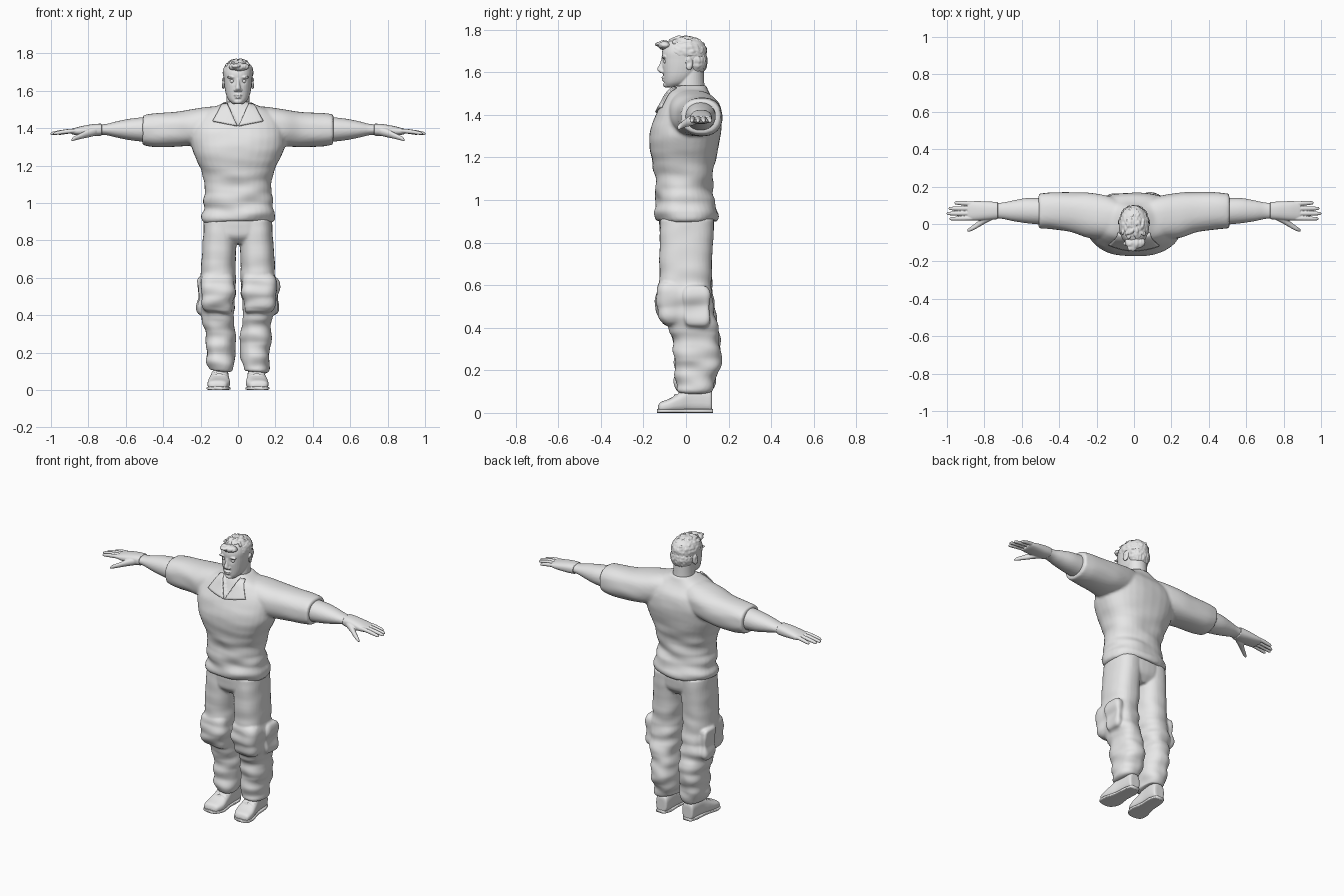
import bpy
import bmesh
import math
import random
from mathutils import Matrix, Vector, noise
from mathutils.bvhtree import BVHTree

random.seed(4)
CM = 0.01

start_cube = bpy.data.objects.get("Cube")
if start_cube:
    bpy.data.objects.remove(start_cube)

clay = bpy.data.materials.new("plain grey")
clay.use_nodes = True
GREY = (0.8, 0.8, 0.8, 1)
clay.diffuse_color = GREY
clay.node_tree.nodes["Principled BSDF"].inputs["Base Color"].default_value = GREY


def spline(rings, steps=5):
    """Smoothly fill in rings between the given ones."""
    out = []
    for i in range(len(rings) - 1):
        p = [rings[max(i - 1, 0)], rings[i], rings[i + 1], rings[min(i + 2, len(rings) - 1)]]
        for k in range(steps):
            t = k / steps
            out.append([b + 0.5 * t * (c - a + t * (2 * a - 5 * b + 4 * c - d + t * (3 * (b - c) + d - a)))
                        for a, b, c, d in zip(*p)])
    return out + [list(rings[-1])]


def loft(bm, axis, rings, side=1, power=2.4, sides=32):
    """Rings are (position, low, high, low, high), or (position, half width, low, high), in cm."""
    rings = [(r[0], -r[1], *r[1:]) if len(r) == 4 else r for r in rings]
    loops = []
    for t, a0, a1, b0, b1 in spline(rings):
        loop = []
        for k in range(sides):
            ang = math.tau * k / sides
            c, s = math.cos(ang), math.sin(ang)
            a = (a0 + a1) / 2 + (a1 - a0) / 2 * math.copysign(abs(c) ** (2 / power), c)
            b = (b0 + b1) / 2 + (b1 - b0) / 2 * math.copysign(abs(s) ** (2 / power), s)
            co = [a, b]
            co.insert(axis, t)
            co[0] *= side
            loop.append(bm.verts.new(Vector(co) * CM))
        loops.append(loop)
    for low, high in zip(loops, loops[1:]):
        for k in range(sides):
            j = (k + 1) % sides
            bm.faces.new((low[k], low[j], high[j], high[k]))
    bm.faces.new(loops[0])
    bm.faces.new(loops[-1])


def ball(bm, center, radii, turn=0):
    m = (Matrix.Translation(Vector(center) * CM) @ Matrix.Rotation(turn, 4, "Z")
         @ Matrix.Diagonal((*[r * CM for r in radii], 1)))
    bmesh.ops.create_uvsphere(bm, u_segments=20, v_segments=12, radius=1, matrix=m)


def finish(name, bm, voxel=0, relax=4, deform=None):
    """Fuse the shells into one skin, relax it, then shape its points."""
    bmesh.ops.recalc_face_normals(bm, faces=bm.faces)
    mesh = bpy.data.meshes.new(name)
    bm.to_mesh(mesh)
    bm.free()
    obj = bpy.data.objects.new(name, mesh)
    bpy.context.collection.objects.link(obj)
    if voxel:
        fuse = obj.modifiers.new("fuse", "REMESH")
        fuse.mode = "VOXEL"
        fuse.voxel_size = voxel
        soften = obj.modifiers.new("soften", "SMOOTH")
        soften.iterations = relax
        graph = bpy.context.evaluated_depsgraph_get()
        mesh = bpy.data.meshes.new_from_object(obj.evaluated_get(graph))
        obj.modifiers.clear()
        obj.data = mesh
    if deform:
        moved = [deform(v.co.copy(), v.normal.copy()) for v in mesh.vertices]
        for v, co in zip(mesh.vertices, moved):
            v.co = co
    mesh.materials.clear()
    mesh.materials.append(clay)
    mesh.polygons.foreach_set("use_smooth", [True] * len(mesh.polygons))
    mesh.update()
    return obj


def folds(co, n, amount, across, along):
    return n * amount * noise.noise(Vector((co.x * across, co.y * across, co.z * along)))


# Shirt: torso and both short sleeves, with an open neck
def shape_shirt(co, n):
    crease = 0.012 * max(0, min(1, (1.25 - co.z) * 5)) + 0.004
    new = co + folds(co, n, crease, 6, 17)
    v_width = (co.z - 1.41) * 0.5
    if co.y < 0.02 and abs(co.x) < v_width:
        new.y += 0.014
    return new


bm = bmesh.new()
loft(bm, 2, [(90, 18.8, -14, 14.6), (93, 19.6, -14.8, 15), (100, 18.6, -14.2, 13),
             (108, 17.7, -14.2, 12.5), (115, 18.8, -15.2, 13), (122, 21.8, -16.8, 14.6),
             (130, 25, -17.2, 16.2), (138, 25.5, -15.2, 16.8), (144, 24, -12.2, 15.2),
             (149, 18, -9.5, 12), (152, 11, -7.5, 10.3), (154, 7.4, -5.8, 9.6)])
for side in (1, -1):
    loft(bm, 0, [(5, -6, 12, 134, 152), (14, -8, 15, 132, 151.5), (24, -7.5, 16.8, 130.5, 150),
                 (33, -4.5, 17, 130, 148.7), (43, -3, 17, 130, 148.2), (48, -2.5, 16.6, 130.6, 147.7),
                 (51, -2.3, 16.2, 131.3, 147)], side)
shirt = finish("shirt", bm, 0.009, 4, shape_shirt)

# Collar flaps laid over the shirt front
tree = BVHTree.FromPolygons([v.co for v in shirt.data.vertices], [p.vertices for p in shirt.data.polygons])
for side, name in ((1, "left_collar"), (-1, "right_collar")):
    bm = bmesh.new()
    corners = [Vector(c) * CM for c in ((6, 0, 153), (0.4, 0, 141), (8.5, 0, 152.5), (13.5, 0, 143.5))]
    grid = []
    for i in range(11):
        row = []
        for j in range(11):
            u, v = i / 10, j / 10
            p = corners[0].lerp(corners[1], u).lerp(corners[2].lerp(corners[3], u), v)
            p.x *= side
            hit = tree.ray_cast(Vector((p.x, -1, p.z)), Vector((0, 1, 0)))[0]
            p = hit or tree.find_nearest(p)[0]
            row.append(bm.verts.new(p + Vector((0, -0.005, 0.002))))
        grid.append(row)
    for a, b in zip(grid, grid[1:]):
        for k in range(10):
            bm.faces.new((a[k], a[k + 1], b[k + 1], b[k]))
    flap = finish(name, bm)
    solid = flap.modifiers.new("cloth", "SOLIDIFY")
    solid.thickness = 0.008
    solid.offset = 0


# Trousers: hips, two baggy legs, knee pads and side pockets
def shape_trousers(co, n):
    loose = max(0.15, min(1, (0.75 - co.z) * 4))
    return co + folds(co, n, 0.018 * loose, 7, 16)


bm = bmesh.new()
loft(bm, 2, [(78, 10, -8, 9), (82, 17, -11.8, 12.3), (87, 18.4, -12.5, 13.2), (93, 18, -12.5, 13)])
for side in (1, -1):
    loft(bm, 2, [(10, 3, 15.5, -4, 12.5), (12, 2.5, 16.2, -4.8, 13.2), (17, 2, 16.8, -5, 14.8),
                 (25, 1.6, 17.5, -5.5, 16), (33, 1.6, 18.3, -5.5, 15.5), (39, 2, 19.4, -7.5, 15.2),
                 (44, 2, 19.8, -10.5, 14.6), (51, 1.6, 20.2, -12.3, 13.4), (60, 1.4, 20.2, -12.3, 12.2),
                 (74, 1.1, 19.2, -12.5, 12.4), (84, 0.8, 18.6, -12.3, 13), (91, 0.5, 18, -12, 13)], side)
    loft(bm, 2, [(41, 4, 17, -9, 0), (43, 3, 19, -12, 0), (50, 2.3, 20, -13.8, 0),
                 (58, 2.3, 20.3, -13.6, 0), (61, 3, 19.5, -12.4, 0)], side, 3)
    loft(bm, 0, [(14, 0, 10, 40, 59), (20, -1, 11, 40, 60), (21.6, 0, 10, 42, 59)], side, 5)
finish("trousers", bm, 0.0075, 4, shape_trousers)

# Shoes, soles, laces, arms and hands on each side
for side, label in ((1, "left_"), (-1, "right_")):
    bm = bmesh.new()
    loft(bm, 1, [(-13.2, 8, 13.5, 0.8, 3), (-12, 6, 15.8, 0.3, 5), (-8, 4.3, 16.3, 0.2, 6.6),
                 (-3, 4.6, 15.4, 0.2, 9.3), (2, 5, 14.2, 0.2, 12), (8, 5, 13.6, 0.2, 12),
                 (11.6, 5.5, 13.2, 0.3, 11), (12.3, 7, 12, 1, 9)], side, 2.7)
    for y, z in ((-5, 8.5), (-3, 9.6), (-1, 10.8)):
        loft(bm, 0, [(6, y - 0.6, y + 0.6, z - 2, z - 0.8), (10, y - 0.6, y + 0.6, z - 0.8, z + 0.5),
                     (14, y - 0.6, y + 0.6, z - 2, z - 0.8)], side, 2, 10)
    finish(label + "shoe", bm, 0.004, 2)

    bm = bmesh.new()
    loft(bm, 1, [(-13.7, 8.5, 13, 0, 1.8), (-12.5, 6, 16, 0, 1.8), (-8, 4, 16.7, 0, 1.8),
                 (0, 5, 14.6, 0, 1.8), (8, 4.8, 14, 0, 1.8), (12.6, 6.5, 12.6, 0, 1.8)], side, 5)
    finish(label + "sole", bm)

    bm = bmesh.new()
    loft(bm, 0, [(46, 0, 14, 132.8, 146), (51, -0.2, 14, 132.8, 145.8), (58, 0.5, 13.8, 133.6, 145),
                 (65, 1.6, 12.5, 135, 143.6), (70, 2.7, 11.5, 136.2, 142.3), (74, 3, 11.2, 136.5, 142)],
         side, 2.1)
    finish(label + "forearm", bm, 0.006, 2)

    bm = bmesh.new()
    loft(bm, 0, [(72.8, 2.6, 11.7, 136, 142.4), (77, 2.2, 12, 135.7, 142.2), (83, 1.9, 12.2, 135.9, 141.2),
                 (87, 2, 12.1, 136.3, 140.2), (89, 2.6, 11.6, 136.8, 139.6)], side)
    # Four fingers fan out a little from index to little finger
    for y, tip, spread in ((3.1, 98.6, -0.3), (5.6, 100.2, 0), (8.2, 99.2, 0.1), (10.8, 96, 0.5)):
        rings = []
        for t, r in ((0, 1.1), (0.4, 1.2), (0.85, 1), (0.97, 0.75), (1, 0.3)):
            cy, cz = y + spread * t, 138.6 - 1.6 * t * t
            rings.append((85 + (tip - 85) * t, cy - r, cy + r, cz - r, cz + r))
        loft(bm, 0, rings, side, 2, 12)
    # Thumb
    loft(bm, 0, [(76, 2, 7, 136, 141), (80, 0, 5, 135, 139.6), (84, -2.3, 1, 134.2, 137.4),
                 (87.5, -4, -1.6, 133.3, 135.7), (89, -4, -2.8, 133, 134.2)], side, 2, 16)
    finish(label + "hand", bm, 0.0032, 2)


# Head with neck, nose, brows, lips, chin and ears
def shape_face(co, n):
    for sx in (1, -1):
        socket = (co - Vector((3.1 * sx, -11, 165.2)) * CM).length / 0.015
        ear = (co - Vector((8.6 * sx, 1, 164.3)) * CM).length / 0.012
        co.y += 0.007 * math.exp(-socket ** 2)
        co.x -= sx * 0.007 * math.exp(-ear ** 2)
    return co


bm = bmesh.new()
loft(bm, 2, [(153, 2.8, -9.6, -4), (155, 5, -10.3, 1), (158, 6.4, -10.6, 4.5), (162, 7.2, -11, 7.5),
             (166, 7.6, -11.3, 9.2), (170, 7.7, -11.2, 9.5), (174, 6.3, -9.2, 8), (176, 3, -5, 5)], power=2.3)
loft(bm, 2, [(143, 8, -6.5, 10), (149, 6.6, -5.2, 9.2), (155, 6.2, -4.5, 8.6), (161, 6, -3, 8.4)], power=2)
loft(bm, 2, [(159.6, 1.4, -12, -9), (160.8, 1.8, -13.3, -9), (161.8, 1.4, -13.5, -9),
             (164, 1, -12.4, -9), (166.5, 0.9, -11.5, -9)], power=2)
ball(bm, (0, -10.5, 157.6), (2.3, 1.1, 0.5))
ball(bm, (0, -10.2, 156.4), (1.9, 1.2, 0.55))
ball(bm, (0, -9.1, 154.2), (2.4, 1.7, 1.4))
for sx in (1, -1):
    ball(bm, (3.2 * sx, -10.2, 167.2), (2.9, 1.3, 0.8), -0.2 * sx)
    ball(bm, (1.4 * sx, -11.2, 160.4), (0.9, 1, 0.8))
    ball(bm, (7.9 * sx, 1.5, 164), (0.8, 1.8, 3.1), 0.35 * sx)
finish("head", bm, 0.0035, 2, shape_face)

bm = bmesh.new()
for sx in (1, -1):
    ball(bm, (3.1 * sx, -9.35, 165.1), (1.3, 1.3, 1.1))
finish("eyes", bm)

# Short hair: cap, nape and forward swept tufts
bm = bmesh.new()
ball(bm, (0, -0.3, 169.8), (8.3, 10.3, 6.9))
ball(bm, (0, 4.2, 165), (7.3, 5.9, 6.8))
ball(bm, (0.5, -10, 172.8), (5.6, 3.2, 2.2))
ball(bm, (-1, -12.2, 173.2), (2.8, 2.4, 1))
for k in range(46):
    ang = random.uniform(0, math.tau)
    rad = math.sqrt(random.random()) * 0.85
    x, y = 7.4 * rad * math.cos(ang), -1 + 9.6 * rad * math.sin(ang)
    z = 169.6 + 6.9 * math.sqrt(1 - rad * rad)
    ball(bm, (x, y, z), (0.8, 2.2, 0.9), random.uniform(-0.7, 0.7))
finish("hair", bm, 0.004, 1, lambda co, n: co + n * 0.004 * noise.noise(Vector((co.x * 90, co.y * 40, co.z * 60))))
